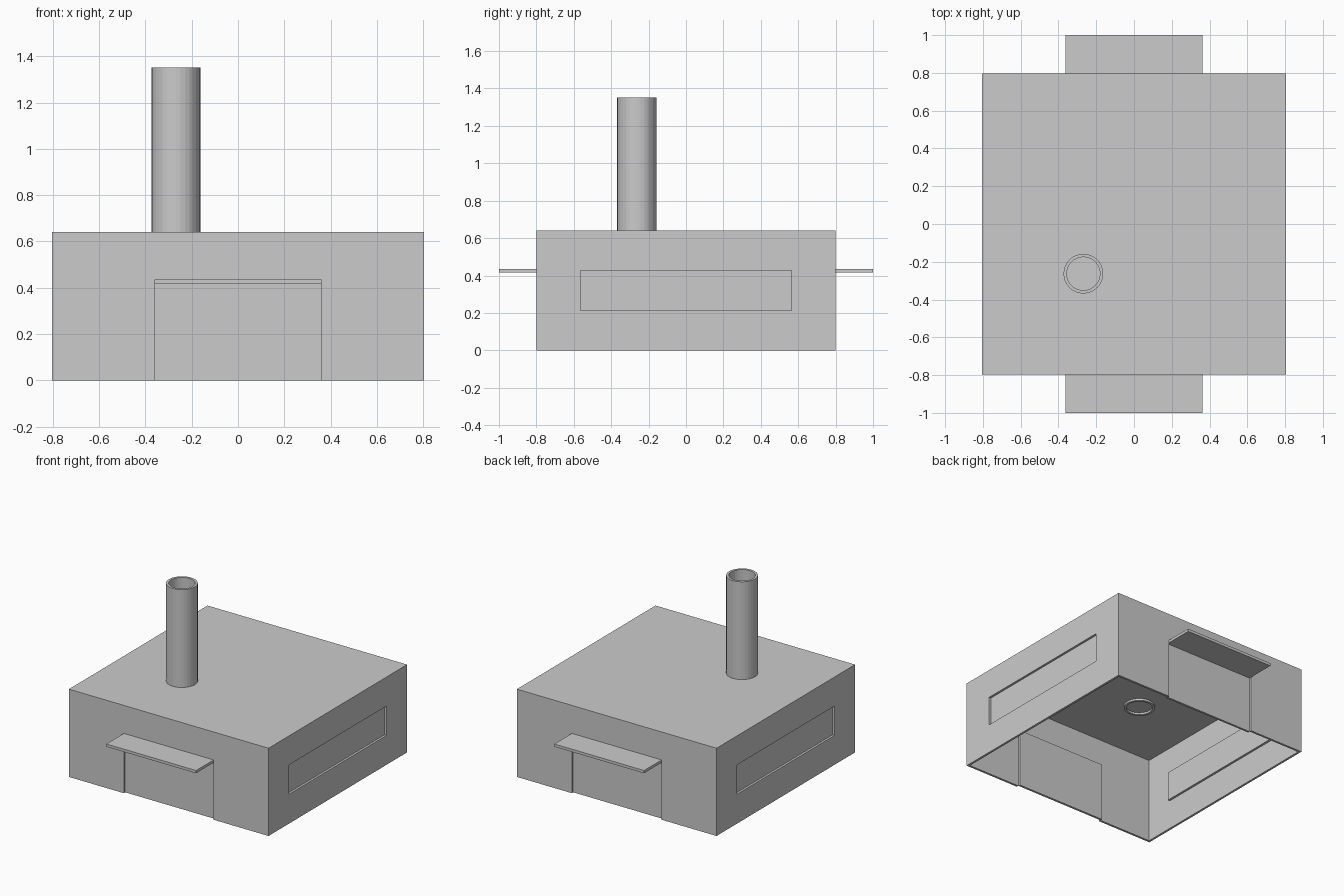
import bpy, bmesh, math
from mathutils import Matrix, Vector

if "Cube" in bpy.data.objects:
    bpy.data.objects.remove(bpy.data.objects["Cube"])

HX, HY, H, T = 0.805, 0.798, 0.64, 0.016   # half sizes, height, wall thickness
DOOR_W, DOOR_H = 0.362, 0.426
WIN_W, WIN_Z0, WIN_Z1 = 0.563, 0.214, 0.428


def finish(name, bm):
    bmesh.ops.recalc_face_normals(bm, faces=bm.faces)
    mesh = bpy.data.meshes.new(name)
    bm.to_mesh(mesh)
    bm.free()
    obj = bpy.data.objects.new(name, mesh)
    bpy.context.collection.objects.link(obj)
    return obj


def box(name, lo, hi):
    lo, hi = Vector(lo), Vector(hi)
    bm = bmesh.new()
    bmesh.ops.create_cube(bm, size=1, matrix=Matrix.Translation((lo + hi) / 2)
                          @ Matrix.Diagonal((*(hi - lo), 1)))
    return finish(name, bm)


def cut(target, lo, hi):
    cutter = box("cutter", lo, hi)
    cutter.hide_render = True
    mod = target.modifiers.new("cut", 'BOOLEAN')
    mod.operation, mod.solver, mod.object = 'DIFFERENCE', 'EXACT', cutter
    bpy.context.view_layer.objects.active = target
    bpy.ops.object.modifier_apply(modifier=mod.name)
    bpy.data.objects.remove(cutter)


def span(side, a, b):
    """Order two distances from the centre along an axis for one side."""
    return sorted((side * a, side * b))


# Hollow building, open underneath, with door and window openings
shell = box("building_shell", (-HX, -HY, 0), (HX, HY, H))
cut(shell, (-HX + T, -HY + T, -0.1), (HX - T, HY - T, H - T))
cut(shell, (-DOOR_W, -1, -0.1), (DOOR_W, 1, DOOR_H))
cut(shell, (-1, -WIN_W, WIN_Z0), (1, WIN_W, WIN_Z1))

for side, end, flank in ((-1, "front", "left"), (1, "back", "right")):
    # Recessed door and the canopy above it
    y0, y1 = span(side, HY - 2 * T, HY - T)
    box(end + "_door", (-DOOR_W, y0, 0), (DOOR_W, y1, DOOR_H))
    y0, y1 = span(side, HY - T, 1.0)
    box(end + "_canopy", (-DOOR_W, y0, 0.416), (DOOR_W, y1, 0.436))
    # Recessed long window
    x0, x1 = span(side, HX - 2 * T, HX - T)
    box(flank + "_window", (x0, -WIN_W, WIN_Z0), (x1, WIN_W, WIN_Z1))

# Chimney: a wall section spun into an open tube
bm = bmesh.new()
section = [bm.verts.new(p) for p in ((0.088, 0, 0.61), (0.105, 0, 0.61),
                                     (0.105, 0, 1.353), (0.088, 0, 1.353))]
edges = [bm.edges.new((section[i], section[(i + 1) % 4])) for i in range(4)]
bmesh.ops.spin(bm, geom=section + edges, axis=(0, 0, 1), cent=(0, 0, 0),
               angle=2 * math.pi, steps=32, use_merge=True)
bmesh.ops.remove_doubles(bm, verts=bm.verts, dist=1e-4)
bmesh.ops.translate(bm, verts=bm.verts, vec=(-0.268, -0.263, 0))
finish("chimney", bm)
